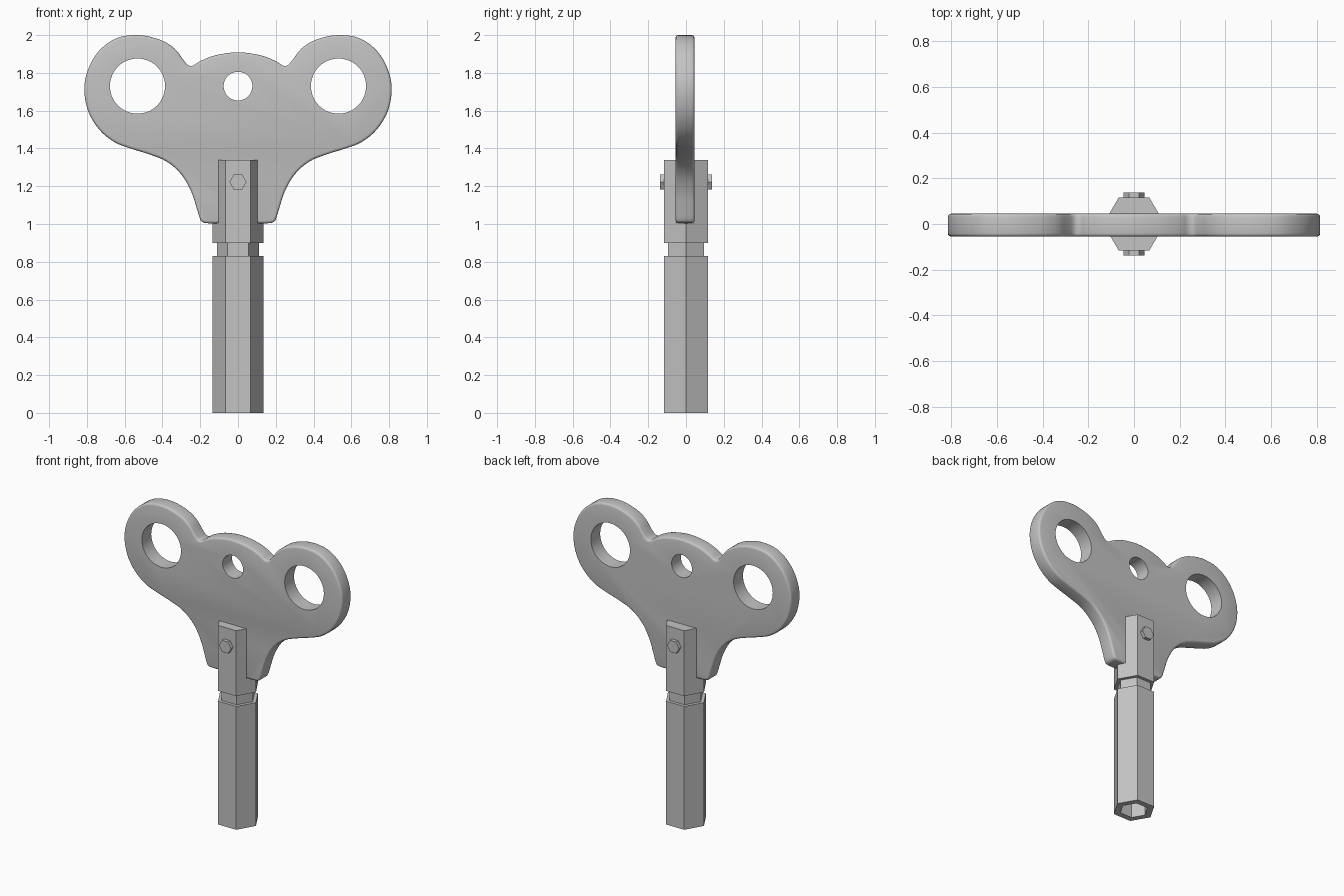
import bpy, bmesh, math
from mathutils import Vector

if "Cube" in bpy.data.objects:
    bpy.data.objects.remove(bpy.data.objects["Cube"])

metal = bpy.data.materials.new("grey metal")
metal.diffuse_color = (0.55, 0.55, 0.55, 1)
metal.use_nodes = True
metal.node_tree.nodes["Principled BSDF"].inputs["Base Color"].default_value = metal.diffuse_color


def make_object(name, bm):
    bmesh.ops.remove_doubles(bm, verts=bm.verts, dist=1e-5)
    bmesh.ops.recalc_face_normals(bm, faces=bm.faces)
    mesh = bpy.data.meshes.new(name)
    bm.to_mesh(mesh)
    bm.free()
    mesh.materials.append(metal)
    ob = bpy.data.objects.new(name, mesh)
    bpy.context.collection.objects.link(ob)
    return ob


def prism(bm, points, direction):
    """Extrude a polygon along a direction; returns start and end faces."""
    start = bm.faces.new([bm.verts.new(p) for p in points])
    res = bmesh.ops.extrude_face_region(bm, geom=[start], use_keep_orig=True)
    verts = [g for g in res["geom"] if isinstance(g, bmesh.types.BMVert)]
    end = [g for g in res["geom"] if isinstance(g, bmesh.types.BMFace)][0]
    bmesh.ops.translate(bm, verts=verts, vec=direction)
    return start, end


def ring_xz(cx, cz, r, n, y):
    return [(cx + r * math.cos(2 * math.pi * i / n), y,
             cz + r * math.sin(2 * math.pi * i / n)) for i in range(n)]


# Hexagonal shaft with neck groove and hollow socket
R = 0.134
profile = [(0, 0.72), (0.09, 0.72), (0.09, 0), (R, 0), (R, 0.83), (0.11, 0.83),
           (0.11, 0.9), (R, 0.9), (R, 1.005), (0, 1.005)]
bm = bmesh.new()
rings = [[bm.verts.new((r * math.cos(i * math.pi / 3), r * math.sin(i * math.pi / 3), z))
          for i in range(6)] if r else [bm.verts.new((0, 0, z))] for r, z in profile]
for a, b in zip(rings, rings[1:]):
    for i in range(6):
        j = (i + 1) % 6
        loop = [a[i % len(a)], a[j % len(a)], b[j % len(b)], b[i % len(b)]]
        bm.faces.new(list(dict.fromkeys(loop)))
make_object("hex_shaft", bm)

# Plate sits between two prongs
Y0, Y1 = -0.055, 0.045
apothem = R * math.sqrt(3) / 2
for name, side, inner in (("front_prong", -1, Y0), ("back_prong", 1, Y1)):
    w = R - abs(inner) / math.sqrt(3)
    bm = bmesh.new()
    prism(bm, [(-w, inner, 1.005), (w, inner, 1.005),
               (R / 2, side * apothem, 1.005), (-R / 2, side * apothem, 1.005)],
          (0, 0, 0.335))
    make_object(name, bm)

# Hexagonal rivet through the prongs
bm = bmesh.new()
prism(bm, ring_xz(0, 1.222, 0.045, 6, -0.138), (0, 0.276, 0))
make_object("rivet", bm)

# Handle outline: right half, mirrored and smoothed
half = [(0.12, 1.893), (0.2, 1.862), (0.235, 1.84), (0.262, 1.84), (0.29, 1.87),
        (0.335, 1.928), (0.41, 1.974), (0.525, 2.0), (0.645, 1.983), (0.737, 1.915),
        (0.793, 1.82), (0.814, 1.714), (0.793, 1.597), (0.735, 1.5), (0.655, 1.434),
        (0.57, 1.4), (0.48, 1.372), (0.38, 1.332), (0.30, 1.262), (0.248, 1.172),
        (0.219, 1.085), (0.202, 1.03), (0.188, 1.01), (0.16, 1.004), (0.1, 1.004)]
pts = [Vector(p) for p in
       [(0, 1.909)] + half + [(0, 1.004)] + [(-x, z) for x, z in reversed(half)]]
outline, steps, n = [], 4, len(pts)
for i in range(n):
    a, b, c, d = (pts[(i + k) % n] for k in (-1, 0, 1, 2))
    for s in range(steps):
        t = s / steps
        p = 0.5 * (2 * b + (c - a) * t + (2 * a - 5 * b + 4 * c - d) * t * t
                   + (3 * b - a - 3 * c + d) * t ** 3)
        outline.append((p.x, Y0, p.y))
bm = bmesh.new()
caps = prism(bm, outline, (0, Y1 - Y0, 0))
edges = [e for f in caps for e in f.edges]
bmesh.ops.bevel(bm, geom=edges, offset=0.014, segments=3, profile=0.5,
                affect='EDGES', clamp_overlap=False)
handle = make_object("butterfly_handle", bm)

# Finger holes and centre hole
bm = bmesh.new()
for cx, r in ((-0.532, 0.146), (0.532, 0.146), (0, 0.076)):
    prism(bm, ring_xz(cx, 1.73, r, 48, -0.2), (0, 0.4, 0))
cutter = make_object("hole_cutter", bm)
cutter.hide_render = True
mod = handle.modifiers.new("holes", 'BOOLEAN')
mod.operation = 'DIFFERENCE'
mod.solver = 'EXACT'
mod.object = cutter
bpy.context.view_layer.objects.active = handle
handle.select_set(True)
bpy.ops.object.modifier_apply(modifier="holes")
bpy.data.objects.remove(cutter)
bpy.ops.object.shade_smooth_by_angle(angle=math.radians(35))
